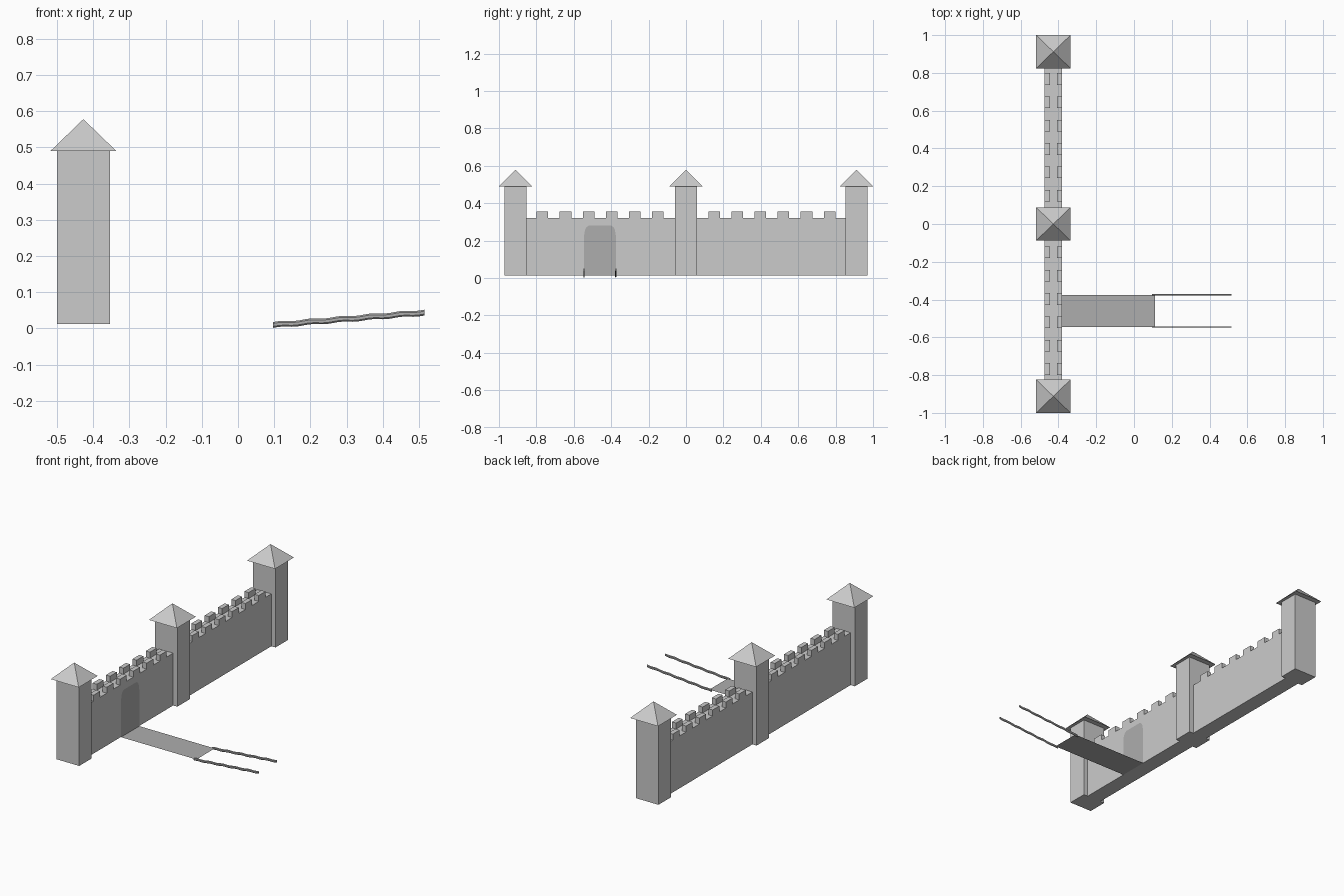
import bpy, math

if "Cube" in bpy.data.objects:
    bpy.data.objects.remove(bpy.data.objects["Cube"])

BASE = 0.012          # level of the wall foot
CX = -0.427           # centre line of the wall
GATE_Y, GATE_W = -0.46, 0.085

dark = bpy.data.materials.new("dark_grey")
dark.diffuse_color = (0.42, 0.42, 0.42, 1)
dark.use_nodes = True
dark.node_tree.nodes["Principled BSDF"].inputs["Base Color"].default_value = dark.diffuse_color


def mesh_object(name, verts, faces, mat=None):
    me = bpy.data.meshes.new(name)
    me.from_pydata(verts, [], faces)
    me.update()
    ob = bpy.data.objects.new(name, me)
    bpy.context.collection.objects.link(ob)
    if mat:
        me.materials.append(mat)
    return ob


def box(name, x0, x1, y0, y1, z0, z1):
    v = [(x, y, z) for z in (z0, z1) for x, y in ((x0, y0), (x1, y0), (x1, y1), (x0, y1))]
    f = [(3, 2, 1, 0), (4, 5, 6, 7)]
    f += [(i, (i + 1) % 4, (i + 1) % 4 + 4, i + 4) for i in range(4)]
    return mesh_object(name, v, f)


def roof(name, cx, cy, hx, hy, z0, z1):
    v = [(cx - hx, cy - hy, z0), (cx + hx, cy - hy, z0),
         (cx + hx, cy + hy, z0), (cx - hx, cy + hy, z0), (cx, cy, z1)]
    f = [(3, 2, 1, 0)] + [(i, (i + 1) % 4, 4) for i in range(4)]
    return mesh_object(name, v, f)


# towers with pyramid roofs
for label, y in (("south", -0.912), ("middle", 0), ("north", 0.912)):
    box(label + "_tower", CX - 0.073, CX + 0.073, y - 0.058, y + 0.058, BASE, 0.49)
    roof(label + "_tower_roof", CX, y, 0.091, 0.088, 0.49, 0.578)

# curtain walls, each with two rows of merlons
for label, s in (("south", -1), ("north", 1)):
    y0, y1 = sorted((s * 0.058, s * 0.854))
    box(label + "_wall", CX - 0.046, CX + 0.046, y0, y1, BASE, 0.32)
    for i in range(6):
        y = s * (0.15 + 0.1235 * i)
        for side, x0 in (("outer", CX + 0.019), ("inner", CX - 0.046)):
            box(f"{label}_{side}_merlon_{i + 1}", x0, x0 + 0.027, y - 0.031, y + 0.031, 0.32, 0.355)

# arched gate panel on the outer face of the wall
half = [(GATE_W, BASE), (GATE_W, 0.225), (0.08, 0.257), (0.072, 0.272), (0.058, 0.281)]
outline = half + [(-y, z) for y, z in reversed(half)]
mesh_object("gate", [(CX + 0.0475, GATE_Y + y, z) for y, z in outline],
            [tuple(range(len(outline)))], dark)

# flat lowered drawbridge
mesh_object("drawbridge", [(x, GATE_Y + y, BASE) for x, y in
            ((CX + 0.046, -GATE_W), (0.111, -GATE_W), (0.111, GATE_W), (CX + 0.046, GATE_W))],
            [(0, 1, 2, 3)], dark)

# gently waving chains rising from the end of the drawbridge
N, SIDES = 40, 6
for label, s in (("south", -1), ("north", 1)):
    verts, faces = [], []
    for i in range(N + 1):
        t = i / N
        cx = 0.096 + 0.419 * t
        cz = 0.0095 + 0.0345 * t + 0.0015 * math.sin(t * 5 * 2 * math.pi)
        for k in range(SIDES):
            a = 2 * math.pi * (k + 0.5) / SIDES
            verts.append((cx, GATE_Y + s * GATE_W + 0.004 * math.cos(a), cz + 0.008 * math.sin(a)))
    for i in range(N):
        for k in range(SIDES):
            a, b = i * SIDES + k, i * SIDES + (k + 1) % SIDES
            faces.append((a, a + SIDES, b + SIDES, b)[::-1])
    faces += [tuple(range(SIDES))[::-1], tuple(range(N * SIDES, (N + 1) * SIDES))]
    mesh_object(label + "_chain", verts, faces, dark)
